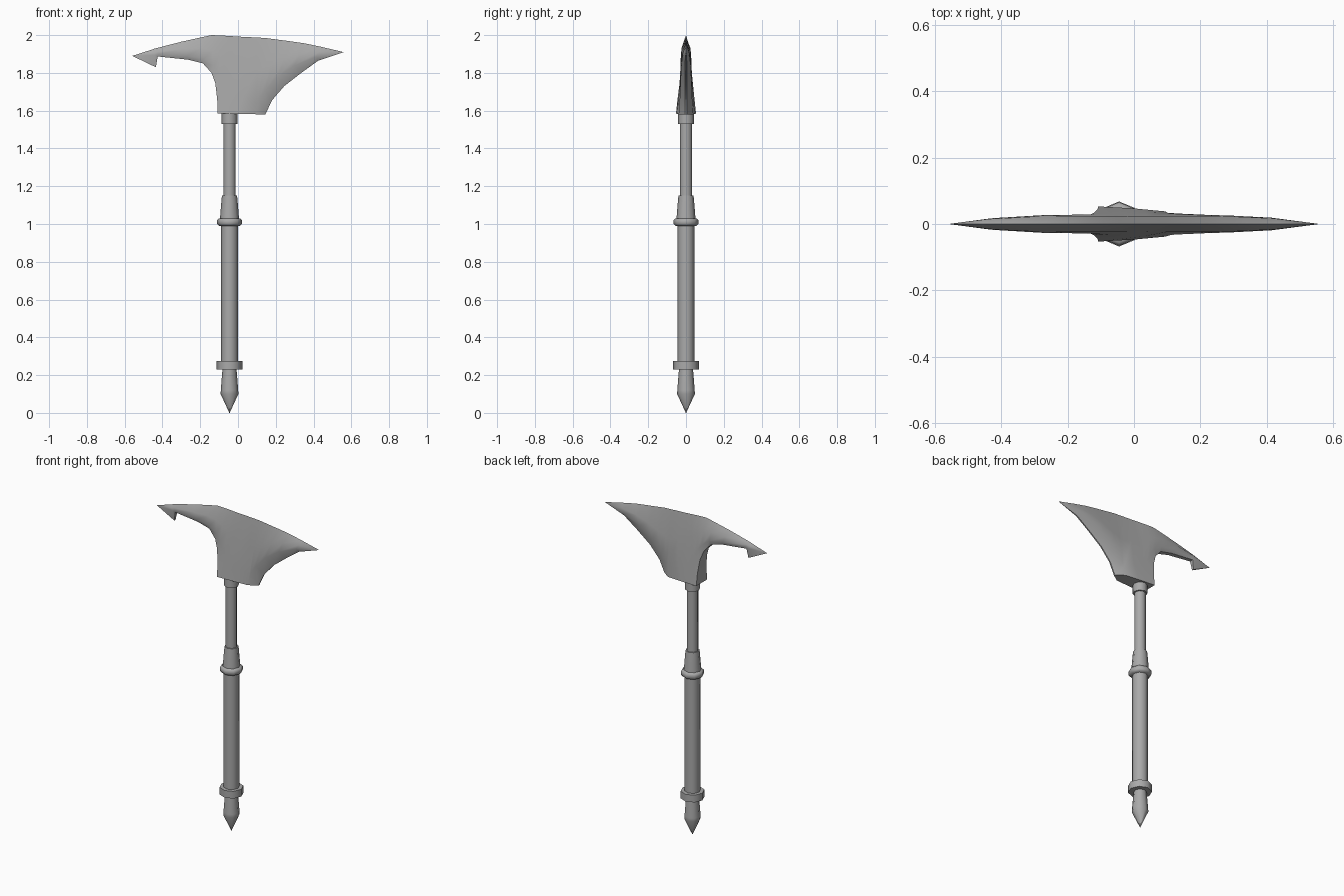
import bpy, bmesh, math

old = bpy.data.objects.get("Cube")
if old:
    bpy.data.objects.remove(old, do_unlink=True)

steel = bpy.data.materials.new("plain grey")
steel.use_nodes = True
GREY = (0.4, 0.4, 0.4, 1)
steel.diffuse_color = GREY
steel.node_tree.nodes["Principled BSDF"].inputs["Base Color"].default_value = GREY

AXIS_X = -0.045


def finish(name, bm, angle):
    bmesh.ops.recalc_face_normals(bm, faces=bm.faces)
    mesh = bpy.data.meshes.new(name)
    bm.to_mesh(mesh)
    bm.free()
    mesh.materials.append(steel)
    ob = bpy.data.objects.new(name, mesh)
    bpy.context.collection.objects.link(ob)
    bpy.ops.object.select_all(action='DESELECT')
    ob.select_set(True)
    bpy.context.view_layer.objects.active = ob
    bpy.ops.object.shade_smooth_by_angle(angle=math.radians(angle))
    return ob


def turned(name, profile, sides=8):
    """Closed turned part from (radius, height) pairs around the shaft axis."""
    bm = bmesh.new()
    rings = []
    for r, z in profile:
        rings.append([bm.verts.new((AXIS_X + r * math.cos(a), r * math.sin(a), z))
                      for a in (2 * math.pi * i / sides for i in range(sides))])
    for low, high in zip(rings, rings[1:]):
        for i in range(sides):
            j = (i + 1) % sides
            bm.faces.new((low[i], low[j], high[j], high[i]))
    bm.faces.new(rings[0])
    bm.faces.new(rings[-1])
    bmesh.ops.remove_doubles(bm, verts=bm.verts, dist=1e-5)
    return finish(name, bm, 50)


# Handle, from the pommel spike upwards
turned("pommel_spike", [(0.001, 0.0), (0.047, 0.10), (0.046, 0.12), (0.037, 0.235)])
turned("lower_collar", [(0.068, 0.23), (0.068, 0.275)])
turned("grip", [(0.045, 0.27), (0.045, 1.0)])
turned("middle_ring", [(0.056, 0.99), (0.066, 1.0), (0.066, 1.02), (0.056, 1.03)])
turned("sleeve", [(0.051, 1.02), (0.043, 1.12), (0.040, 1.15)])
turned("upper_shaft", [(0.033, 1.14), (0.033, 1.55)])
turned("upper_collar", [(0.042, 1.53), (0.042, 1.60)])

# Blade stations from left tip to right tip:
# lower edge (x, z, half thickness), ridge (x, z, half thickness), top edge (x, z)
stations = [
    ((-0.435, 1.830, 0.006), (-0.440, 1.895, 0.016), (-0.460, 1.922)),
    ((-0.425, 1.887, 0.012), (-0.420, 1.900, 0.018), (-0.440, 1.929)),
    ((-0.265, 1.870, 0.014), (-0.270, 1.890, 0.027), (-0.300, 1.965)),
    ((-0.185, 1.850, 0.017), (-0.180, 1.875, 0.028), (-0.200, 1.987)),
    ((-0.140, 1.800, 0.024), (-0.130, 1.840, 0.029), (-0.140, 2.000)),
    ((-0.120, 1.745, 0.034), (-0.100, 1.800, 0.031), (-0.090, 1.998)),
    ((-0.110, 1.660, 0.045), (-0.070, 1.740, 0.034), (-0.040, 1.995)),
    ((-0.108, 1.585, 0.053), (-0.040, 1.690, 0.038), (0.000, 1.992)),
    ((0.000, 1.583, 0.047), (0.030, 1.680, 0.037), (0.050, 1.990)),
    ((0.095, 1.581, 0.038), (0.100, 1.640, 0.034), (0.100, 1.987)),
    ((0.145, 1.580, 0.004), (0.112, 1.665, 0.033), (0.145, 1.985)),
    ((0.180, 1.655, 0.004), (0.145, 1.710, 0.031), (0.210, 1.976)),
    ((0.245, 1.730, 0.004), (0.210, 1.780, 0.028), (0.280, 1.967)),
    ((0.335, 1.800, 0.004), (0.300, 1.840, 0.025), (0.350, 1.957)),
    ((0.425, 1.865, 0.004), (0.415, 1.885, 0.019), (0.440, 1.938)),
]


def blade():
    bm = bmesh.new()
    loops = []
    for low, ridge, top in stations:
        # shoulder below the sharp top edge
        sx, sz = (ridge[0] + (top[0] - ridge[0]) * 0.5, ridge[1] + (top[1] - ridge[1]) * 0.5)
        side = [low, ridge, (sx, sz, min(ridge[2] * 0.85, 0.024))]
        front = [bm.verts.new((x, -y, z)) for x, z, y in side]
        back = [bm.verts.new((x, y, z)) for x, z, y in side]
        loops.append(front + [bm.verts.new((top[0], 0, top[1]))] + back[::-1])
    n = len(loops[0])
    for a, b in zip(loops, loops[1:]):
        for i in range(n):
            j = (i + 1) % n
            bm.faces.new((a[i], a[j], b[j], b[i]))
    # pointed ends
    for tip, loop in (((-0.56, 0, 1.89), loops[0]), ((0.56, 0, 1.91), loops[-1])):
        t = bm.verts.new(tip)
        for i in range(n):
            bm.faces.new((loop[i], loop[(i + 1) % n], t))
    return finish("axe_blade", bm, 40)


blade()
